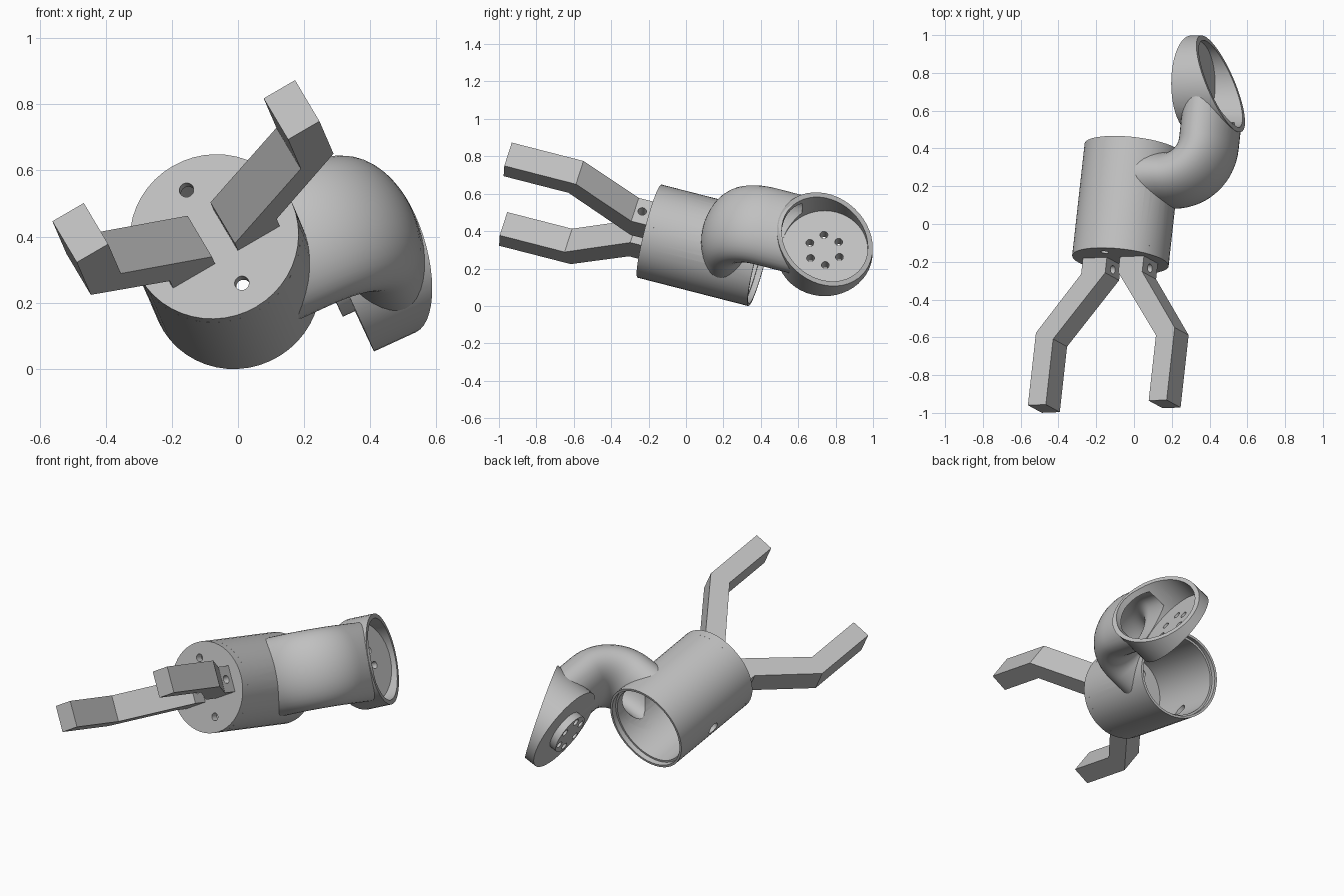
import bpy, bmesh
from math import sin, cos, pi, radians
from mathutils import Matrix, Vector

cube = bpy.data.objects.get("Cube")
if cube:
    bpy.data.objects.remove(cube, do_unlink=True)

grey = bpy.data.materials.new("light_grey")
grey.use_nodes = True
grey.diffuse_color = (0.53, 0.53, 0.53, 1)
grey.node_tree.nodes["Principled BSDF"].inputs["Base Color"].default_value = grey.diffuse_color

# Shared frame: local Y runs backwards along the body axis from the front plate
ORIGIN = Vector((-0.072, -0.195, 0.40))
AXIS = Vector((0.107, 0.963, -0.247)).normalized()


def frame(side):
    x = (side - AXIS * side.dot(AXIS)).normalized()
    z = x.cross(AXIS)
    return Matrix.Translation(ORIGIN) @ Matrix((x, AXIS, z)).transposed().to_4x4()


ARM = frame(Vector((0.909, 0.006, 0.418)))
GRIP = frame(Vector((0.865, 0.033, 0.503)))
R, WALL = 0.257, 0.026


def finish(name, bm, mat):
    bmesh.ops.recalc_face_normals(bm, faces=bm.faces)
    mesh = bpy.data.meshes.new(name)
    bm.transform(mat)
    bm.to_mesh(mesh)
    bm.free()
    mesh.materials.append(grey)
    ob = bpy.data.objects.new(name, mesh)
    bpy.context.collection.objects.link(ob)
    return ob


def rod(name, mat, axis, start, end, r, u=0, v=0, sides=48, cut=None):
    """Cylinder along local X (u=y, v=z) or local Y (u=x, v=z)."""
    mid = (start + end) / 2
    if axis == "X":
        place = Matrix.Translation((mid, u, v)) @ Matrix.Rotation(pi / 2, 4, "Y")
    else:
        place = Matrix.Translation((u, mid, v)) @ Matrix.Rotation(pi / 2, 4, "X")
    bm = bmesh.new()
    bmesh.ops.create_cone(bm, cap_ends=True, segments=sides, radius1=r, radius2=r,
                          depth=end - start, matrix=place)
    if cut:
        bmesh.ops.bisect_plane(bm, geom=bm.verts[:] + bm.edges[:] + bm.faces[:],
                               plane_co=cut[0], plane_no=cut[1], clear_outer=True)
        bmesh.ops.holes_fill(bm, edges=[e for e in bm.edges if e.is_boundary], sides=0)
    return finish(name, bm, mat)


def elbow(name, half_w, half_h, start, end):
    """Oval tube: out of the body side, quarter bend, back to the end cup."""
    radius, cx, cy = 0.20, 0.24, 0.64
    path = [((start, cy - radius), 0)]
    for i in range(17):
        t = i / 16 * pi / 2
        path.append(((cx + radius * sin(t), cy - radius * cos(t)), t))
    path.append(((cx + radius, end), pi / 2))
    bm = bmesh.new()
    rings = []
    n = 40
    for (x, y), t in path:
        ring = []
        for k in range(n):
            a = 2 * pi * k / n
            w = half_w * cos(a)
            ring.append(bm.verts.new((x + w * sin(t), y - w * cos(t), half_h * sin(a))))
        rings.append(ring)
    for p, q in zip(rings, rings[1:]):
        for k in range(n):
            bm.faces.new((p[k], p[(k + 1) % n], q[(k + 1) % n], q[k]))
    bm.faces.new(rings[0])
    bm.faces.new(rings[-1])
    return finish(name, bm, ARM)


def carve(ob, cutters):
    bpy.context.view_layer.objects.active = ob
    for c in cutters:
        mod = ob.modifiers.new("cut", "BOOLEAN")
        mod.operation = "DIFFERENCE"
        mod.solver = "EXACT"
        mod.object = c
        bpy.ops.object.modifier_apply(modifier=mod.name)


helpers = []


def helper(ob):
    ob.hide_render = True
    helpers.append(ob)
    return ob


# Main body: hollow drum, open at the back with a stepped lip
LENGTH, CUP_Y, CUP_X, FLOOR = 0.615, 0.97, 0.30, 0.332
body = rod("body_shell", ARM, "Y", 0.045, LENGTH, R)
cavity = helper(rod("body_cavity", ARM, "Y", 0.03, 0.9, R - WALL))
lip = helper(rod("body_lip", ARM, "Y", LENGTH - 0.03, 0.9, R - 0.014))
side_hole = helper(rod("side_hole", ARM, "X", -0.4, -0.1, 0.036, u=0.33, sides=24))
bore = helper(elbow("elbow_bore", 0.105, 0.19, 0.0, 0.80))
carve(body, [cavity, lip, side_hole, bore])

# Front plate with two screw holes
plate = rod("front_plate", GRIP, "Y", 0, 0.045, R)
carve(plate, [helper(rod("screw_hole", GRIP, "Y", -0.1, 0.1, 0.022, v=v, sides=20))
              for v in (-0.17, 0.17)])

# End cup: slanted rim, flat floor, round boss and a ring of bolt holes
slant = radians(24)
cup = rod("end_cup", ARM, "X", CUP_X, 0.75, R, u=CUP_Y,
          cut=((0.47, CUP_Y, 0), (cos(slant), sin(slant), 0)))
cup_cavity = helper(rod("cup_cavity", ARM, "X", FLOOR, 1.0, R - WALL, u=CUP_Y))
bolts = []
for i in range(6):
    t = radians(48 + 60 * i)
    bolts.append(helper(rod("bolt_hole", ARM, "X", 0.1, 0.5, 0.021, sides=16,
                            u=CUP_Y + 0.089 * cos(t), v=0.089 * sin(t))))
carve(cup, [cup_cavity, bore] + bolts)
boss = rod("cup_boss", ARM, "X", CUP_X - 0.042, CUP_X + 0.001, 0.122, u=CUP_Y)
carve(boss, bolts)

# Elbow tube joining the body and the cup
tube = elbow("elbow_tube", 0.142, 0.222, 0.06, 0.86)
carve(tube, [bore, cavity, cup_cavity])

# Gripper fingers: pivot lug, outward arm and straight tip, mirrored
OUTLINE = [(0.04, 0), (0.04, 0.085), (0.315, 0.44), (0.315, 0.80),
           (0.425, 0.80), (0.425, 0.402), (0.187, 0.087), (0.187, 0)]
pin = helper(rod("pin_hole", GRIP, "X", -0.4, 0.4, 0.023, u=-0.047, sides=20))
fingers = []
for side, label in ((1, "left"), (-1, "right")):
    bm = bmesh.new()
    face = bm.faces.new([bm.verts.new((side * x, -y, -0.075)) for x, y in OUTLINE])
    out = bmesh.ops.extrude_face_region(bm, geom=[face])
    bmesh.ops.translate(bm, vec=(0, 0, 0.15),
                        verts=[g for g in out["geom"] if isinstance(g, bmesh.types.BMVert)])
    finger = finish(label + "_finger", bm, GRIP)
    carve(finger, [pin])
    fingers.append(finger)

for h in helpers:
    bpy.data.objects.remove(h, do_unlink=True)

bpy.ops.object.select_all(action="DESELECT")
for ob in [body, plate, cup, boss, tube] + fingers:
    ob.select_set(True)
bpy.context.view_layer.objects.active = body
bpy.ops.object.shade_smooth_by_angle(angle=radians(30))
